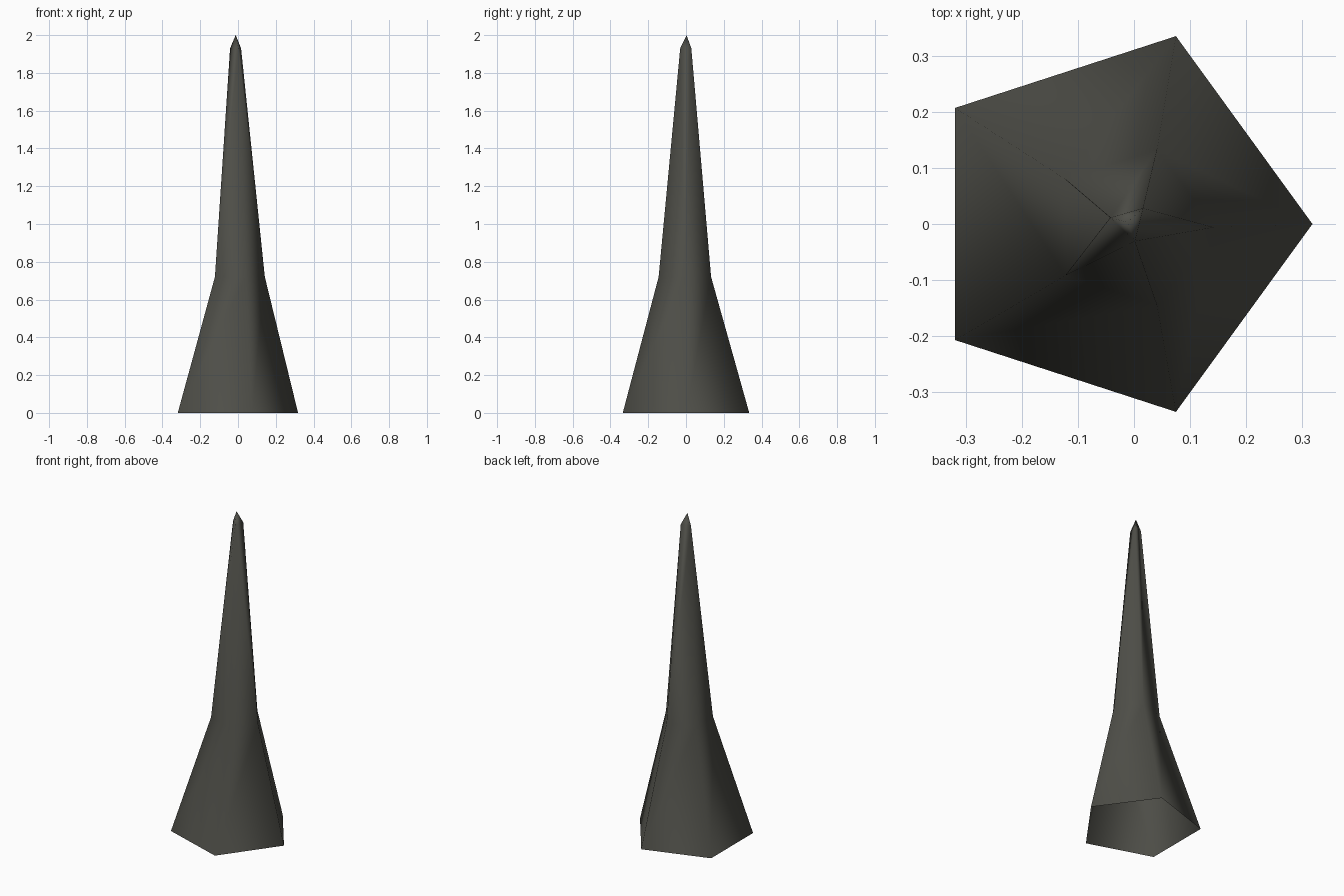
import bpy, bmesh, math

if "Cube" in bpy.data.objects:
    bpy.data.objects.remove(bpy.data.objects["Cube"])

bm = bmesh.new()


def ring(count, radius, cx, cy, z, start=0.0):
    """Regular polygon of vertices, counter-clockwise."""
    return [bm.verts.new((cx + radius * math.cos(start + math.tau * i / count),
                          cy + radius * math.sin(start + math.tau * i / count), z))
            for i in range(count)]


# Flared pentagon base, narrower pentagon waist, small triangle near the tip
base = ring(5, 0.352, -0.034, 0.0, 0.0)
waist = ring(5, 0.146, -0.004, -0.006, 0.72)
b, a, c = ring(3, 0.035, -0.008, 0.003, 1.93, math.radians(46))
tip = bm.verts.new((-0.012, 0.003, 2.0))

# Lower flare (open underneath)
for i in range(5):
    j = (i + 1) % 5
    bm.faces.new((base[i], base[j], waist[j], waist[i]))

# Upper shaft: five sides merging into three
w = waist
for face in ((w[0], w[1], b), (w[1], w[2], a, b), (w[2], w[3], a),
             (w[3], w[4], c, a), (w[4], w[0], c), (w[0], b, c)):
    bm.faces.new(face)

# Pointed end
for p, q in ((b, a), (a, c), (c, b)):
    bm.faces.new((p, q, tip))

for f in bm.faces:
    f.smooth = True

mesh = bpy.data.meshes.new("spike")
bm.to_mesh(mesh)
bm.free()

mat = bpy.data.materials.new("dark grey stone")
mat.diffuse_color = (0.078, 0.078, 0.066, 1)
mat.use_nodes = True
mat.node_tree.nodes["Principled BSDF"].inputs["Base Color"].default_value = mat.diffuse_color
mesh.materials.append(mat)

spike = bpy.data.objects.new("spike", mesh)
bpy.context.collection.objects.link(spike)
